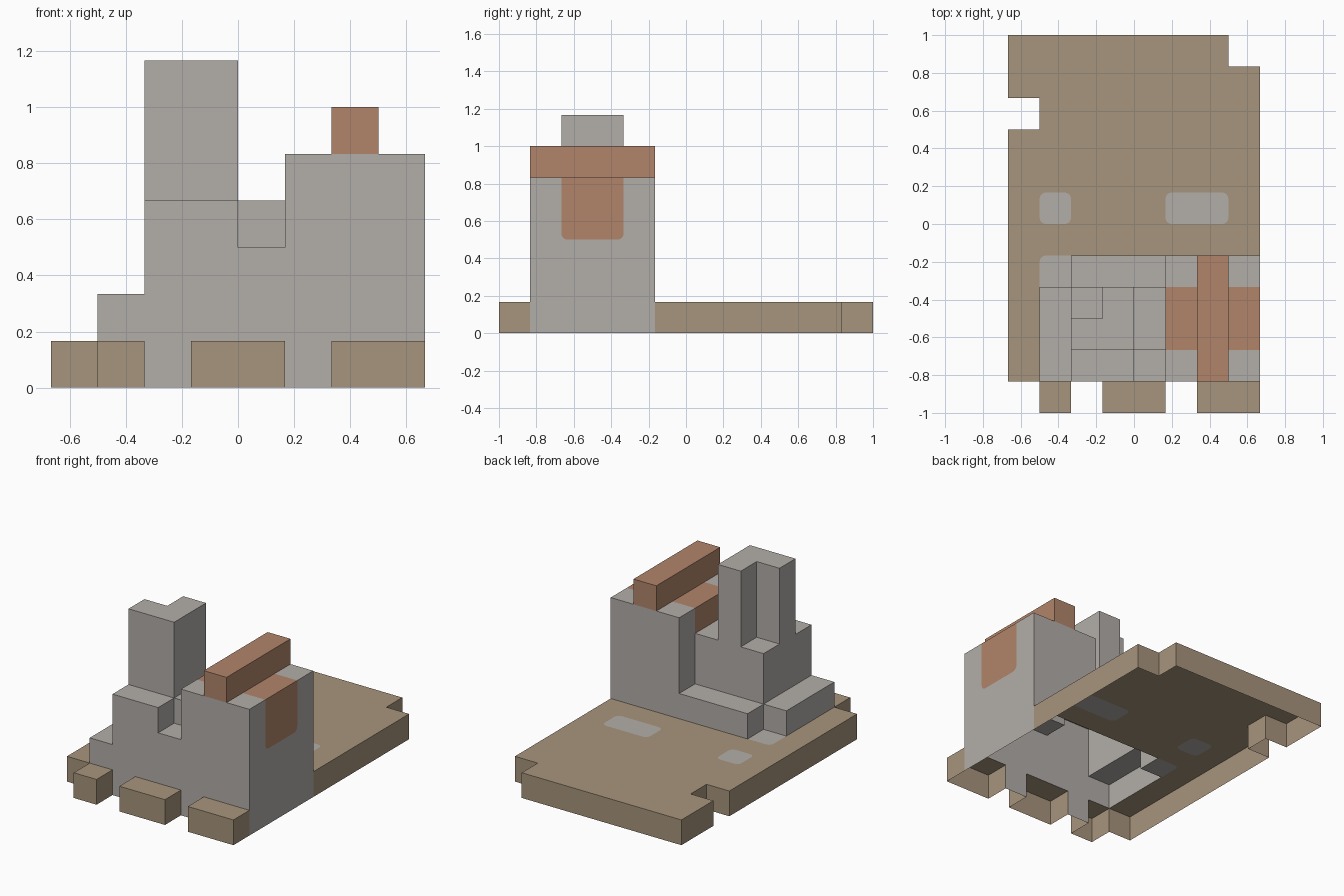
import bpy, bmesh, math
from mathutils import Vector

if "Cube" in bpy.data.objects:
    bpy.data.objects.remove(bpy.data.objects["Cube"])

U = 1 / 6          # grid unit
R = 0.2            # rounding of painted patch corners, in units

# Colours
mats = []
for name, col in (("earth_tan", (0.39, 0.30, 0.205)),
                  ("stone_grey", (0.45, 0.42, 0.395)),
                  ("timber_orange", (0.44, 0.235, 0.147))):
    m = bpy.data.materials.new(name)
    m.diffuse_color = (*col, 1)
    m.use_nodes = True
    m.node_tree.nodes["Principled BSDF"].inputs["Base Color"].default_value = m.diffuse_color
    mats.append(m)
TAN, GREY, ORANGE = range(3)

# Column heights and the part that owns each column
PARTS = ["ground_slab", "ruin_walls", "chimney_tower", "gable_block", "ridge_beam"]
cols = {}


def fill(x0, x1, y0, y1, h, part):
    for i in range(x0, x1):
        for j in range(y0, y1):
            cols[i, j] = (h, PARTS.index(part))


# Ground with two missing corners and three front blocks
fill(-4, 4, -5, 6, 1, "ground_slab")
del cols[-4, 3], cols[3, 5]
for a, b in ((-3, -2), (-1, 1), (2, 4)):
    fill(a, b, -6, -5, 1, "ground_slab")
# Ruined walls and low steps
fill(-3, -2, -5, -2, 2, "ruin_walls")
fill(-2, 1, -2, -1, 2, "ruin_walls")
fill(-2, 1, -5, -2, 4, "ruin_walls")
fill(0, 1, -5, -4, 3, "ruin_walls")
# L-shaped tower
fill(-2, 0, -4, -2, 7, "chimney_tower")
fill(-2, -1, -3, -2, 4, "ruin_walls")
# Tall block with a beam on top
fill(1, 4, -5, -1, 5, "gable_block")
fill(2, 3, -5, -1, 6, "ridge_beam")

PATCHES = {(-3, -2), (-3, 0), (1, 0), (2, 0)}   # bare stone on the ground


def colour(i, j, k):
    if i >= 1 and (k == 5 or (k >= 3 and j in (-4, -3))):
        return ORANGE
    return GREY if cols[i, j][1] > 0 or (i, j) in PATCHES else TAN


bm = bmesh.new()
tag = bm.faces.layers.int.new("part")
grid = {}


def vert(p):
    key = tuple(round(c) for c in p)
    if key not in grid:
        grid[key] = bm.verts.new(key)
    return grid[key]


def face(verts, mat, part):
    f = bm.faces.new(verts)
    f.material_index = mat
    f[tag] = part


# Open-bottomed shell: a top for each column, walls down to lower neighbours
for (i, j), (h, part) in cols.items():
    face([vert(p) for p in ((i, j, h), (i + 1, j, h), (i + 1, j + 1, h), (i, j + 1, h))],
         colour(i, j, h - 1), part)
    for dx, dy in ((1, 0), (-1, 0), (0, 1), (0, -1)):
        low = cols.get((i + dx, j + dy), (0, 0))[0]
        cx, cy = i + 0.5 + dx / 2, j + 0.5 + dy / 2
        ax, ay, bx, by = cx + dy / 2, cy - dx / 2, cx - dy / 2, cy + dx / 2
        for k in range(low, h):
            owner = PARTS.index("gable_block") if part == 4 and k < 5 else part
            face([vert(p) for p in ((ax, ay, k), (bx, by, k), (bx, by, k + 1), (ax, ay, k + 1))],
                 colour(i, j, k), owner)

# Round the free corners of painted patches lying within a flat surface
bm.normal_update()
jobs = []
for f in bm.faces:
    if f.material_index == TAN:
        continue
    corners = [v for v in f.verts if len(v.link_faces) == 4 and all(
        g is f or (g.normal.dot(f.normal) > 0.99 and g.material_index != f.material_index)
        for g in v.link_faces)]
    if corners:
        around = next(g for g in corners[0].link_faces if g is not f).material_index
        jobs.append((f, corners, around))
for f, corners, around in jobs:
    vs, mat, part = list(f.verts), f.material_index, f[tag]
    bm.faces.remove(f)
    loop = []
    for n, v in enumerate(vs):
        if v not in corners:
            loop.append(v)
            continue
        a = (vs[n - 1].co - v.co) * R
        b = (vs[(n + 1) % 4].co - v.co) * R
        arc = []
        for s in range(5):
            t = math.radians(22.5 * s)
            arc.append(bm.verts.new(v.co + a * (1 - math.sin(t)) + b * (1 - math.cos(t))))
        loop += arc
        for p, q in zip(arc, arc[1:]):
            face([v, q, p], around, part)
    face(loop, mat, part)

bm.normal_update()
# Outer corner slivers share the direction of their patch
for f in bm.faces:
    if len(f.verts) == 3:
        host = max((g for v in f.verts for g in v.link_faces if len(g.verts) > 4),
                   key=lambda g: len(g.verts))
        if f.normal.dot(host.normal) < 0:
            f.normal_flip()
bmesh.ops.scale(bm, vec=Vector((U, U, U)), verts=bm.verts)

# One object per part
for n, name in enumerate(PARTS):
    part = bm.copy()
    layer = part.faces.layers.int["part"]
    bmesh.ops.delete(part, geom=[f for f in part.faces if f[layer] != n], context='FACES')
    mesh = bpy.data.meshes.new(name)
    part.to_mesh(mesh)
    part.free()
    mesh.attributes.remove(mesh.attributes["part"])
    for m in mats:
        mesh.materials.append(m)
    bpy.context.collection.objects.link(bpy.data.objects.new(name, mesh))
bm.free()
